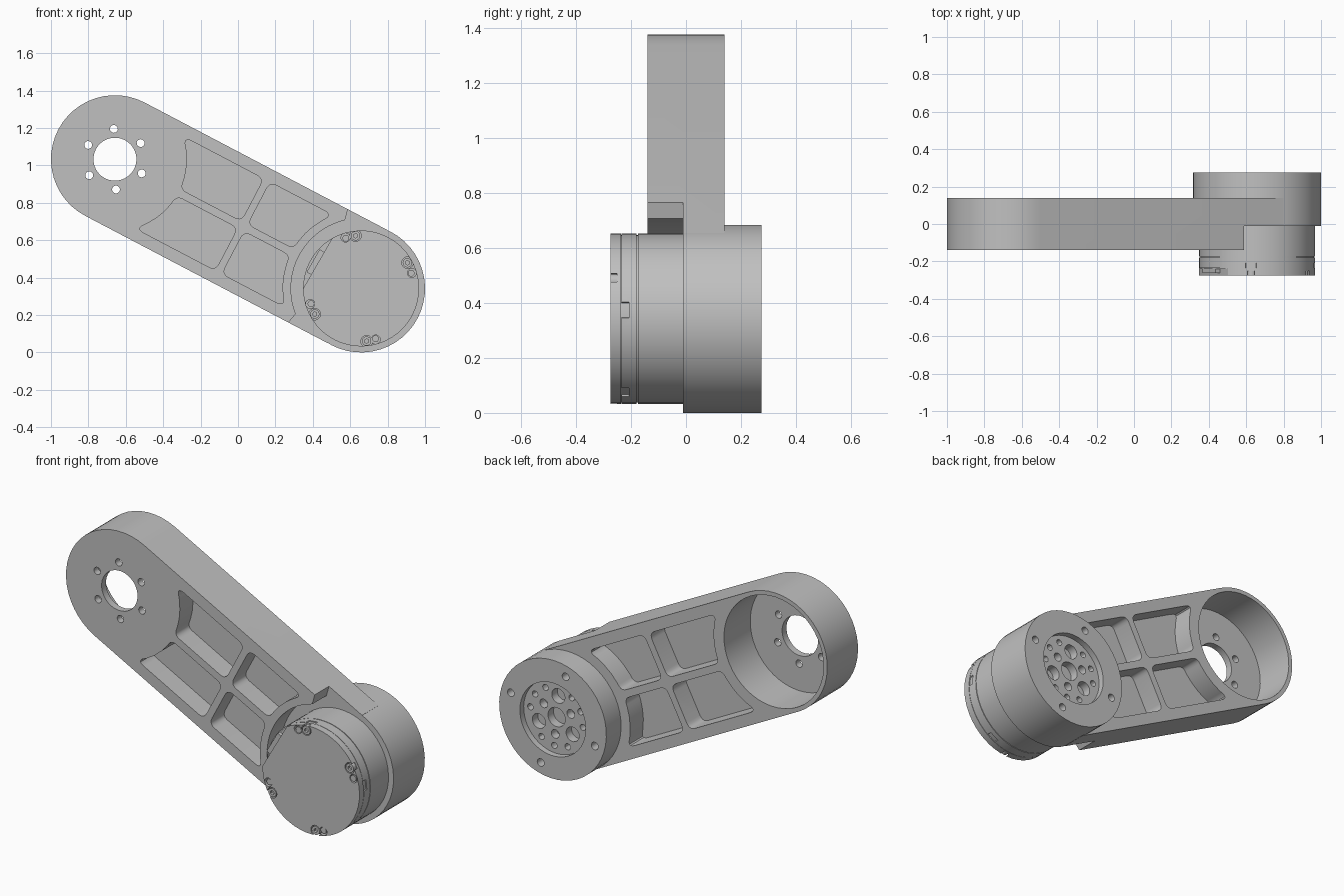
import bpy, bmesh
from math import atan2, cos, sin, pi, radians, degrees, sqrt, hypot
from mathutils import Matrix, Vector

if "Cube" in bpy.data.objects:
    bpy.data.objects.remove(bpy.data.objects["Cube"])

# Arm frame: local x runs from the hollow end to the motor end, local z across
R = 0.342
END_A, END_B = Vector((-0.658, 0, 1.033)), Vector((0.658, 0, R))
SPAN = END_B - END_A
L, TILT = SPAN.length, atan2(-SPAN.z, SPAN.x)
FRAME = Matrix.Translation(END_A) @ Matrix.Rotation(TILT, 4, 'Y')

grey = bpy.data.materials.new("light_grey_metal")
grey.use_nodes = True
COLOUR = (0.53, 0.53, 0.53, 1)
grey.diffuse_color = COLOUR
grey.node_tree.nodes["Principled BSDF"].inputs["Base Color"].default_value = COLOUR


def circle(cx, cz, r, n=48):
    return [(cx + r * cos(2 * pi * i / n), cz + r * sin(2 * pi * i / n)) for i in range(n)]


def around(cx, ring, angle, r, n=16):
    """Circle placed on a bolt ring; the angle is in the world's front plane."""
    a = radians(angle) + TILT
    return circle(cx + ring * cos(a), ring * sin(a), r, n)


def make(name, *prisms):
    """One object from prisms given as (outline, y0, y1)."""
    bm = bmesh.new()
    for pts, y0, y1 in prisms:
        lo = [bm.verts.new((x, y0, z)) for x, z in pts]
        hi = [bm.verts.new((x, y1, z)) for x, z in pts]
        bm.faces.new(lo)
        bm.faces.new(hi[::-1])
        for i in range(len(pts)):
            j = (i + 1) % len(pts)
            bm.faces.new((lo[i], hi[i], hi[j], lo[j]))
    bmesh.ops.recalc_face_normals(bm, faces=bm.faces)
    mesh = bpy.data.meshes.new(name)
    bm.to_mesh(mesh)
    bm.free()
    mesh.materials.append(grey)
    ob = bpy.data.objects.new(name, mesh)
    bpy.context.collection.objects.link(ob)
    ob.matrix_world = FRAME
    return ob


def combine(ob, operation, *prisms):
    tool = make("cutter", *prisms)
    tool.hide_render = True
    mod = ob.modifiers.new("cut", 'BOOLEAN')
    mod.operation, mod.solver, mod.object = operation, 'EXACT', tool
    bpy.context.view_layer.objects.active = ob
    bpy.ops.object.modifier_apply(modifier=mod.name)
    bpy.data.objects.remove(tool)


def rounded(pts, r):
    """Round the sharp corners of an outline."""
    out = []
    for i, p in enumerate(pts):
        p = Vector(p)
        a, b = Vector(pts[i - 1]) - p, Vector(pts[(i + 1) % len(pts)]) - p
        turn = pi - a.angle(b)
        if turn < 0.5:
            out.append(tuple(p))
            continue
        d = min(r * abs(sin(turn / 2) / cos(turn / 2)), 0.8 * a.length, 0.8 * b.length)
        s, e = p + a.normalized() * d, p + b.normalized() * d
        for k in range(6):
            t = k / 5
            out.append(tuple(s * (1 - t) ** 2 + p * 2 * t * (1 - t) + e * t * t))
    return out


def pocket(side, near_motor, arc_r):
    """Pocket outline bounded by the ribs and an arc round one arm end."""
    lo, hi, n = 0.021, 0.277, 5
    vs = [lo + (hi - lo) * i / n for i in range(n + 1)]
    if near_motor:
        pts = [(L - sqrt(arc_r ** 2 - v * v), v) for v in vs] + [(0.791, hi), (0.791, lo)]
    else:
        pts = [(sqrt(arc_r ** 2 - v * v), v) for v in vs] + [(0.752, hi), (0.752, lo)]
    return rounded([(u, side * v) for u, v in pts], 0.04)


# Arm: rounded bar joined to the output housing
bar = [(R * cos(a), R * sin(a)) for a in (pi / 2 + pi * i / 24 for i in range(25))]
bar += [(L - 0.02, -R), (L - 0.02, R)]
arm = make("arm", (bar, -0.14, 0.14))
combine(arm, 'UNION', (circle(L, 0, R), -0.03, 0.275))

# Motor seat cut into the front of the arm
arc = [(L + 0.375 * cos(a), 0.375 * sin(a)) for a in (radians(131 + 98 * i / 20) for i in range(21))]
seat = arc + [(L - 0.272, -0.4), (L + 0.5, -0.4), (L + 0.5, 0.4), (L - 0.272, 0.4)]
combine(arm, 'DIFFERENCE', (seat, -0.3, -0.01))

# Weight-saving pockets on both faces
combine(arm, 'DIFFERENCE', *[(pocket(s, m, 0.42 if m else 0.385), -0.2, -0.02)
                             for s in (1, -1) for m in (0, 1)])
combine(arm, 'DIFFERENCE', *[(pocket(s, m, 0.4 if m else 0.385), 0.02, 0.2)
                             for s in (1, -1) for m in (0, 1)])

# Hollow end: cup, bore and bolt holes
combine(arm, 'DIFFERENCE', (circle(0, 0, 0.318), -0.1, 0.3))
combine(arm, 'DIFFERENCE', (circle(0, 0, 0.115, 32), -0.3, 0),
        *[(around(0, 0.162, 32 + 60 * i, 0.021), -0.3, 0) for i in range(6)])

# Output flange: recess, mounting holes and hole pattern
CORNERS = (17, 107, 197, 286)
combine(arm, 'DIFFERENCE', (circle(L, 0, 0.21), 0.24, 0.4),
        *[(around(L, 0.28, a, 0.022), 0.19, 0.4) for a in CORNERS])
pattern = [(circle(L, 0, 0.055, 24), 0.19, 0.3)]
for base in (95, 215, 335):
    pattern.append((around(L, 0.125, base, 0.042, 20), 0.19, 0.3))
    pattern.append((around(L, 0.1, base + 60, 0.025), 0.19, 0.3))
    pattern += [(around(L, 0.168, base + k, 0.018, 12), 0.19, 0.3) for k in (30, 60, 90)]
combine(arm, 'DIFFERENCE', *pattern)

# Motor: casing rings on a core, leaving a fine groove
core = make("motor_core", (circle(L, 0, 0.304), -0.24, 0.02))
casing = make("motor_casing", (circle(L, 0, 0.31), -0.175, 0))
ring = make("motor_ring", (circle(L, 0, 0.31), -0.234, -0.179))
combine(ring, 'DIFFERENCE',
        *[(around(L, 0.32, a, 0.032), -0.3, -0.208) for a in (6, 96, 186, 300)])

# Motor cap with a flat side and screw notches
SCREWS = (96, 29, 276, 209)
cap = make("motor_cap", (circle(L, 0, 0.31), -0.275, -0.236))
a = radians(150) + TILT
flat = [(L + d * cos(a) - w * sin(a), d * sin(a) + w * cos(a))
        for d, w in ((0.268, -0.3), (0.268, 0.3), (0.5, 0.3), (0.5, -0.3))]
combine(cap, 'DIFFERENCE', (flat, -0.4, 0))
for angles, r in ((SCREWS, 0.031), (CORNERS, 0.024)):
    combine(cap, 'DIFFERENCE', *[(around(L, 0.284, k, r), -0.3, -0.25) for k in angles])

# Cap screws with hex sockets, and locating pins
screws = make("cap_screws", *[(around(L, 0.283, k, 0.025), -0.275, -0.24) for k in SCREWS])
combine(screws, 'DIFFERENCE', *[(around(L, 0.283, k, 0.012, 6), -0.3, -0.262) for k in SCREWS])
pins = make("cap_pins", *[(around(L, 0.28, k, 0.018), -0.271, -0.24) for k in CORNERS])

# Cable connector beside the flat
plug = [(L + d * cos(a) - w * sin(a), d * sin(a) + w * cos(a))
        for d, w in ((0.26, -0.07), (0.26, 0.07), (0.296, 0.07), (0.296, -0.07))]
connector = make("cable_connector", (plug, -0.262, -0.22))

for ob in (arm, core, casing, ring, cap, screws, pins, connector):
    bpy.ops.object.select_all(action='DESELECT')
    ob.select_set(True)
    bpy.context.view_layer.objects.active = ob
    bpy.ops.object.shade_smooth_by_angle(angle=radians(30))
